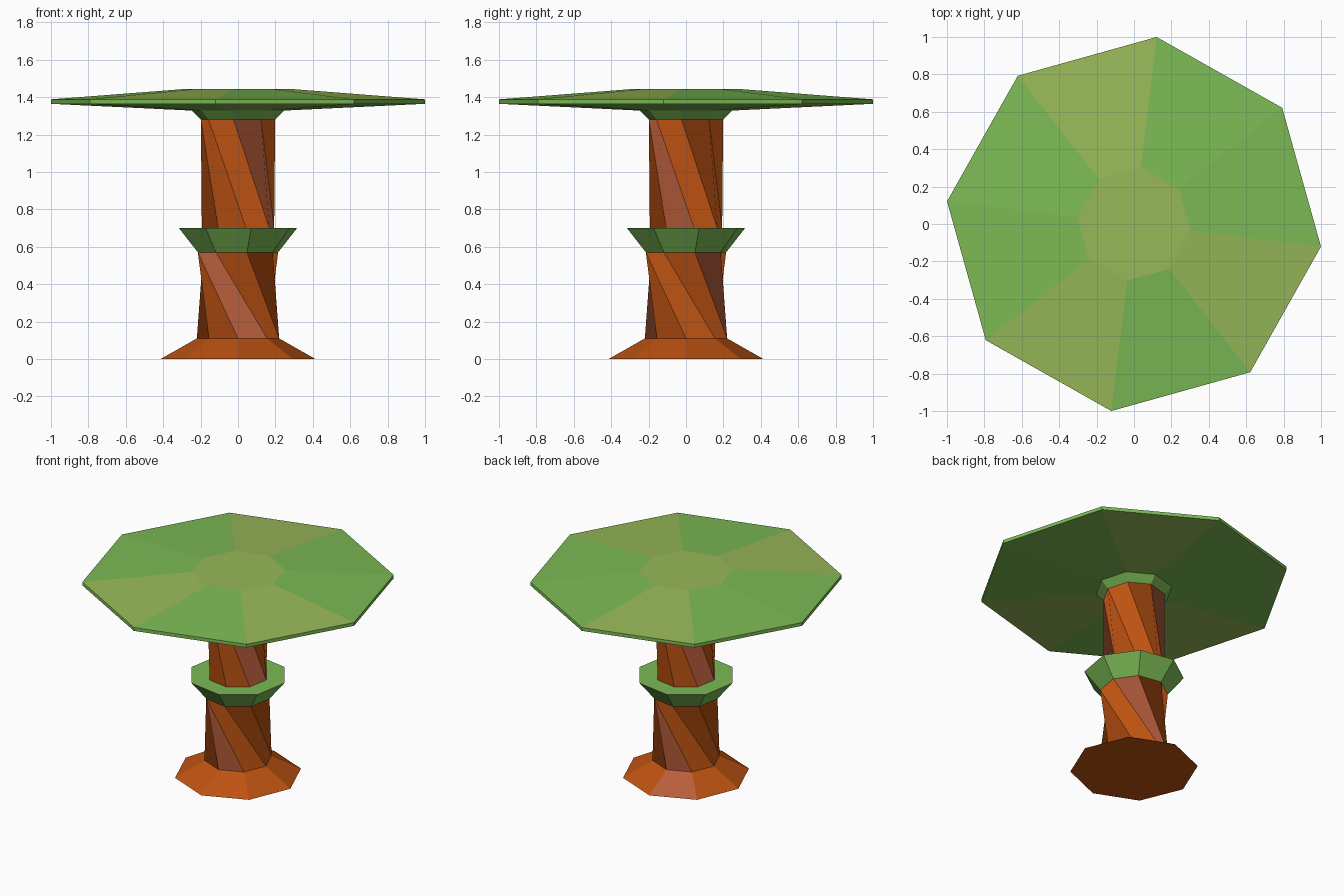
import bpy
from math import cos, sin, radians

if "Cube" in bpy.data.objects:
    bpy.data.objects.remove(bpy.data.objects["Cube"])

SIDES = 8


def material(name, rgb):
    m = bpy.data.materials.new(name)
    m.diffuse_color = (*rgb, 1)
    m.use_nodes = True
    m.node_tree.nodes["Principled BSDF"].inputs["Base Color"].default_value = m.diffuse_color
    return m


BARK = [material("bark", (0.51, 0.085, 0.006)), material("bark_light", (0.48, 0.11, 0.045))]
LEAF = [material("leaf", (0.20, 0.49, 0.09)), material("leaf_olive", (0.31, 0.48, 0.098))]


def ring_skin(name, rings, mats, accents, bottom=False, top=False):
    """Skin octagonal rings (radius, z, angle); accents lists the accent-coloured faces per band."""
    verts, faces, tint = [], [], []
    for r, z, a in rings:
        for i in range(SIDES):
            t = radians(a + i * 360 / SIDES)
            verts.append((r * cos(t), r * sin(t), z))
    for k in range(len(rings) - 1):
        for i in range(SIDES):
            j = (i + 1) % SIDES
            b, t = k * SIDES, (k + 1) * SIDES
            faces.append((b + i, b + j, t + j, t + i))
            tint.append(int(i in accents[k]))
    if bottom:
        faces.append(tuple(reversed(range(SIDES))))
        tint.append(0)
    if top:
        n = (len(rings) - 1) * SIDES
        faces.append(tuple(range(n, n + SIDES)))
        tint.append(1)
    me = bpy.data.meshes.new(name)
    me.from_pydata(verts, [], faces)
    for m in mats:
        me.materials.append(m)
    for p, c in zip(me.polygons, tint):
        p.material_index = c
    me.update()
    ob = bpy.data.objects.new(name, me)
    bpy.context.collection.objects.link(ob)
    return ob


# Ring angles: the trunk twists clockwise as it rises
A0, A1, A2 = 0, -77.4, -141.9

# Flared foot and twisted lower trunk
ring_skin("lower_trunk", [(0.413, 0, A0), (0.22, 0.11, A0), (0.22, 0.57, A1)],
          BARK, [(2,), (2, 6)], bottom=True)

# Flared leaf collar with a flat top
ring_skin("leaf_collar", [(0.22, 0.57, A1), (0.324, 0.70, A1), (0.198, 0.70, A1)],
          LEAF, [(), ()])

# Twisted upper trunk
ring_skin("upper_trunk", [(0.198, 0.70, A1), (0.20, 1.28, A2)], BARK, [(1, 5)])

# Wide canopy: neck, underside, rim, sloping top, flat centre
ring_skin("canopy", [(0.20, 1.28, A2), (0.25, 1.328, A2), (1.007, 1.364, A2),
                     (1.007, 1.388, A2), (0.305, 1.442, A2)],
          LEAF, [(), (1, 4, 7), (), (0, 2, 5)], top=True)
